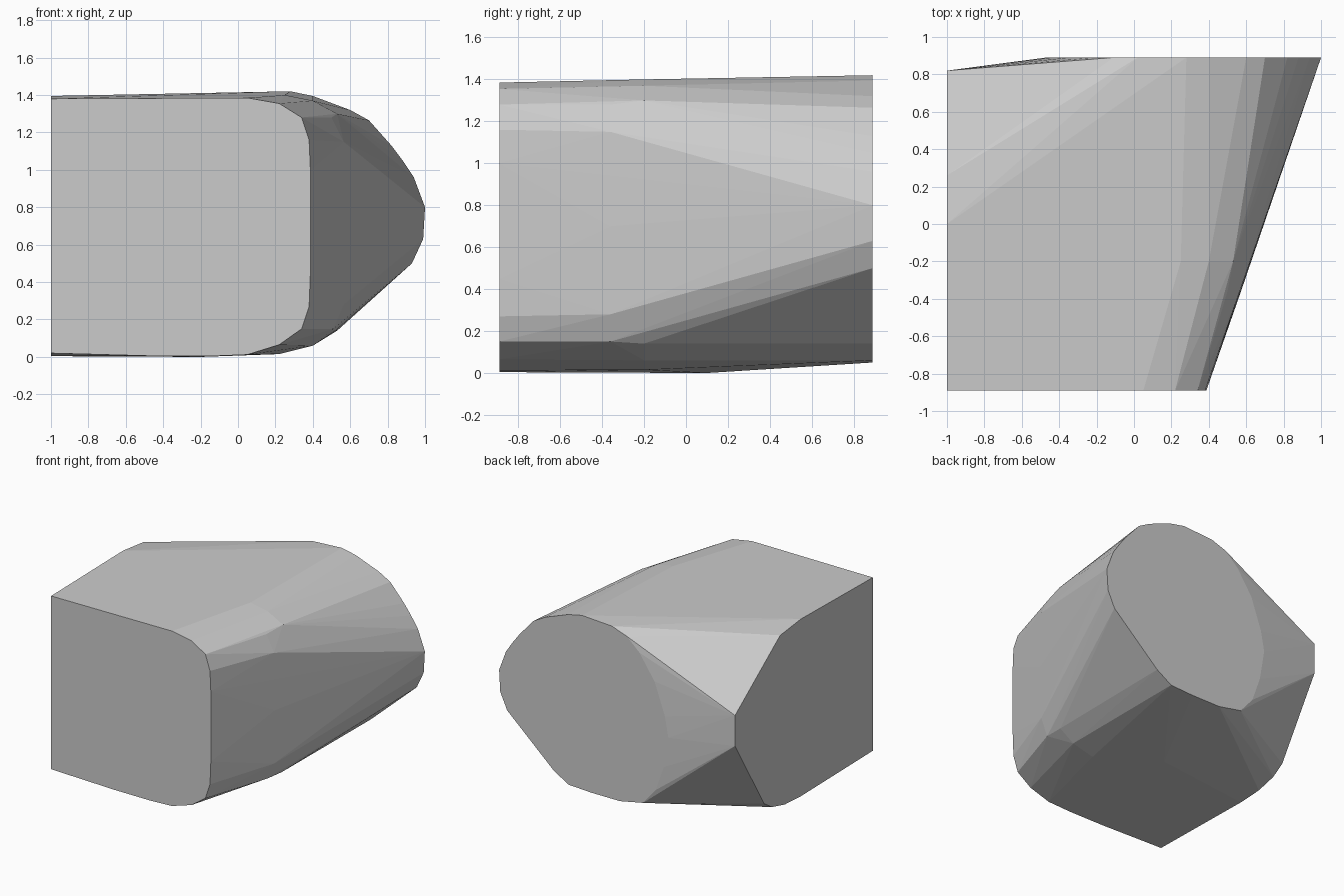
import bpy, bmesh

# Front face outline (x, z), cut flat at y = -0.89
front = [(-1, 0.02), (-0.45, 0.005), (-0.15, 0.004), (0.05, 0.012), (0.22, 0.065), (0.34, 0.15),
         (0.38, 0.27), (0.387, 0.45), (0.387, 1.0), (0.38, 1.16), (0.34, 1.28),
         (0.22, 1.355), (0.05, 1.385), (-1, 1.38)]

# Slanted oval back face (x, z), cut flat at y = 0.89
back = [(1, 0.8), (0.99, 0.63), (0.93, 0.5), (0.53, 0.14), (0.4, 0.06), (0.2, 0.05),
        (-0.05, 0.05), (-0.25, 0.09), (-0.36, 0.22), (-0.43, 0.42), (-0.47, 0.66),
        (-0.44, 0.82), (-0.35, 1.07), (-0.22, 1.26), (-0.11, 1.36), (0.02, 1.405),
        (0.28, 1.42), (0.4, 1.395), (0.6, 1.32), (0.7, 1.265), (0.82, 1.13),
        (0.88, 1.05), (0.94, 0.96)]

# Flat left side outline (y, z), at x = -1
left = [(0, 0.004), (0.2, 0.015), (0.36, 0.055), (0.46, 0.12), (0.82, 0.71),
        (0.82, 0.95), (0.26, 1.365), (0, 1.395)]

# Slight bulge across the middle (x, y, z)
middle = [(0.5, -0.36, 1.28), (0.53, -0.2, 1.3), (0.4, -0.2, 1.37), (0.25, -0.2, 1.4),
          (0.565, -0.36, 1.15), (0.572, -0.36, 0.7), (0.565, -0.36, 0.28),
          (0.51, -0.36, 0.15), (0.52, -0.2, 0.14), (0.4, -0.2, 0.06),
          (0.22, -0.2, 0.015), (-0.2, 0.1, 0)]

points = [(x, -0.89, z) for x, z in front]
points += [(x, 0.89, z) for x, z in back]
points += [(-1, y, z) for y, z in left] + middle

# Wrap the outlines in one convex faceted block
bm = bmesh.new()
for p in points:
    bm.verts.new(p)
result = bmesh.ops.convex_hull(bm, input=bm.verts)
loose = [v for v in bm.verts if not v.link_faces]
bmesh.ops.delete(bm, geom=loose, context='VERTS')
bmesh.ops.dissolve_limit(bm, angle_limit=0.01, verts=bm.verts, edges=bm.edges)
bmesh.ops.recalc_face_normals(bm, faces=bm.faces)

mesh = bpy.data.meshes.new("faceted_block")
bm.to_mesh(mesh)
bm.free()
block = bpy.data.objects.new("faceted_block", mesh)
bpy.context.collection.objects.link(block)
